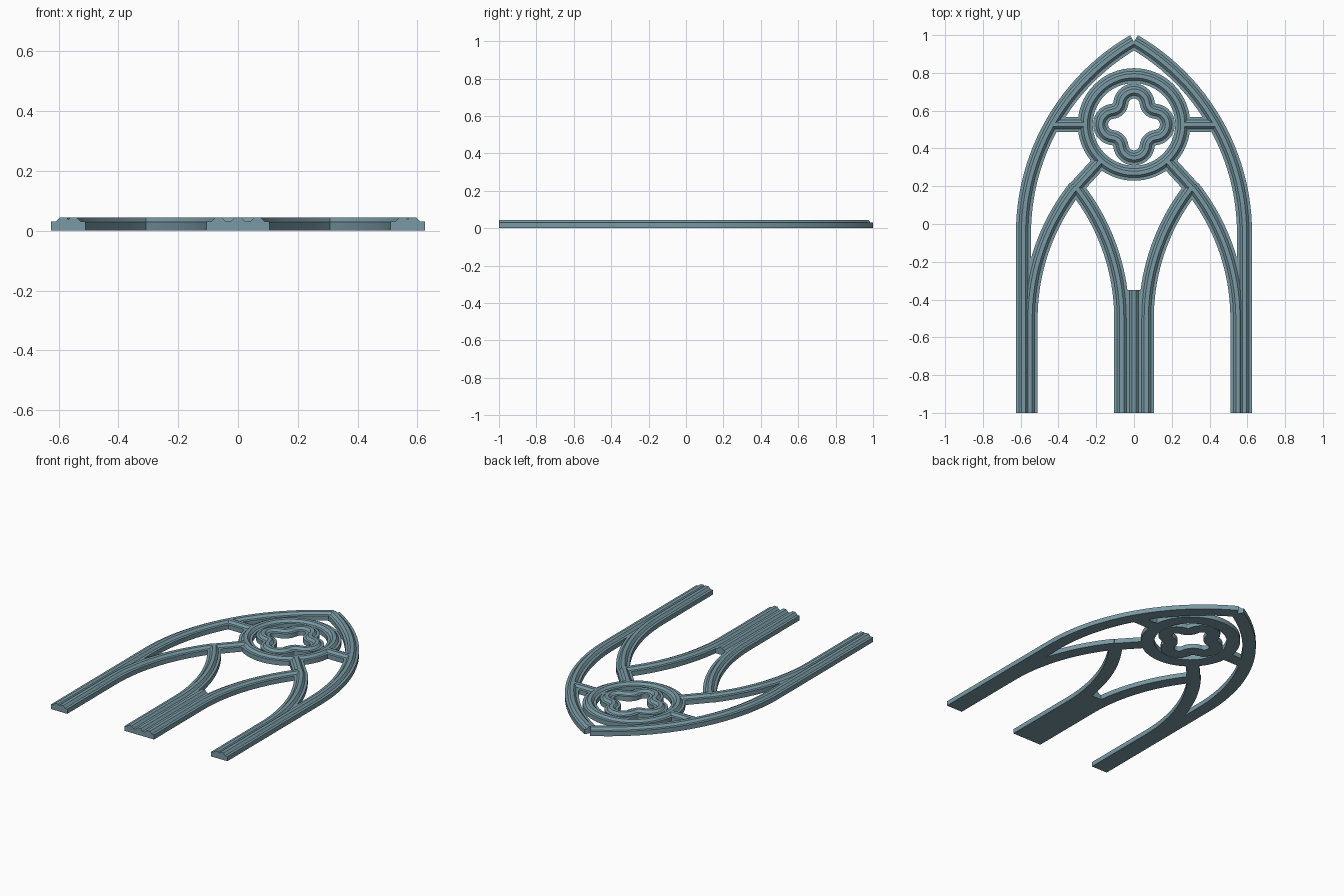
import bpy, bmesh
from math import sin, cos, pi, sqrt, atan2, hypot
from mathutils import Vector

cube = bpy.data.objects.get("Cube")
if cube:
    bpy.data.objects.remove(cube)

stone = bpy.data.materials.new("blue grey stone")
stone.use_nodes = True
colour = (0.19, 0.32, 0.37, 1)
stone.diffuse_color = colour
stone.node_tree.nodes["Principled BSDF"].inputs["Base Color"].default_value = colour

# Moulding cross-section: offset across the bar, height
HALF = [(0.04, 0), (0.04, 0.03), (0.024, 0.031), (0.011, 0.045)]
PROFILE = HALF + [(-s, z) for s, z in reversed(HALF)]


def sweep(name, path, closed=False):
    """Sweep the moulding along a flat path."""
    pts = [Vector(p) for p in path]
    n, k = len(pts), len(PROFILE)
    bm = bmesh.new()
    rings = []
    for i, p in enumerate(pts):
        a = pts[i - 1] if closed or i else p
        b = pts[(i + 1) % n] if closed or i < n - 1 else p
        t = (b - a).normalized()
        rings.append([bm.verts.new((p.x - t.y * s, p.y + t.x * s, z)) for s, z in PROFILE])
    for i in range(n if closed else n - 1):
        r, q = rings[i], rings[(i + 1) % n]
        for j in range(k):
            bm.faces.new((r[j], r[(j + 1) % k], q[(j + 1) % k], q[j]))
    if not closed:
        bm.faces.new(rings[0])
        bm.faces.new(rings[-1])
    bmesh.ops.recalc_face_normals(bm, faces=bm.faces)
    mesh = bpy.data.meshes.new(name)
    bm.to_mesh(mesh)
    bm.free()
    mesh.materials.append(stone)
    obj = bpy.data.objects.new(name, mesh)
    bpy.context.collection.objects.link(obj)
    bpy.ops.object.select_all(action="DESELECT")
    obj.select_set(True)
    bpy.context.view_layer.objects.active = obj
    bpy.ops.object.shade_smooth_by_angle(angle=0.4)


def arc(cx, cy, r, a0, a1, steps):
    return [(cx + r * cos(a0 + (a1 - a0) * i / steps),
             cy + r * sin(a0 + (a1 - a0) * i / steps)) for i in range(steps + 1)]


def pointed_arch(name, x, half_span, spring, apex):
    """Two legs, each straight below the springing and curved to the apex."""
    rise = apex - spring
    radius = (half_span ** 2 + rise ** 2) / (2 * half_span)
    inset = half_span - radius
    curve = arc(inset, spring, radius, 0, atan2(rise, -inset), 24)
    for side, label in ((1, "left"), (-1, "right")):
        leg = [(half_span, -1)] + curve
        sweep(f"{name}_{label}_leg", [(x + side * px, py) for px, py in leg])


# Frame and the two lancets
pointed_arch("frame", 0, 0.585, -0.048, 0.965)
pointed_arch("left_lancet", 0.3075, 0.2425, -0.5, 0.195)
pointed_arch("right_lancet", -0.3075, 0.2425, -0.5, 0.195)
sweep("centre_mullion", [(0, -1), (0, -0.35)])

# Rose ring
ROSE = 0.527
sweep("rose_ring", arc(0, ROSE, 0.258, 0, 2 * pi, 64)[:-1], closed=True)

# Quatrefoil: lobes joined by reversed fillet arcs
lobe, fillet, reach = 0.07, 0.05, 0.107
e = (reach + sqrt(2 * (lobe + fillet) ** 2 - reach ** 2)) / 2
turn = atan2(e, e - reach)
path = []
for q in range(4):
    piece = arc(reach, 0, lobe, -turn, turn, 14)[:-1]
    piece += arc(e, e, fillet, turn + pi, 1.5 * pi - turn, 8)[:-1]
    c, s = cos(q * pi / 2), sin(q * pi / 2)
    path += [(x * c - y * s, ROSE + x * s + y * c) for x, y in piece]
sweep("quatrefoil", path, closed=True)

# Bars tying the rose to the frame and lancets
for side, label in ((1, "left"), (-1, "right")):
    sweep(f"{label}_cross_bar", [(side * 0.26, ROSE), (side * 0.432, ROSE)])
    sweep(f"{label}_diagonal_bar", [(side * 0.175, 0.335), (side * 0.3075, 0.19)])
